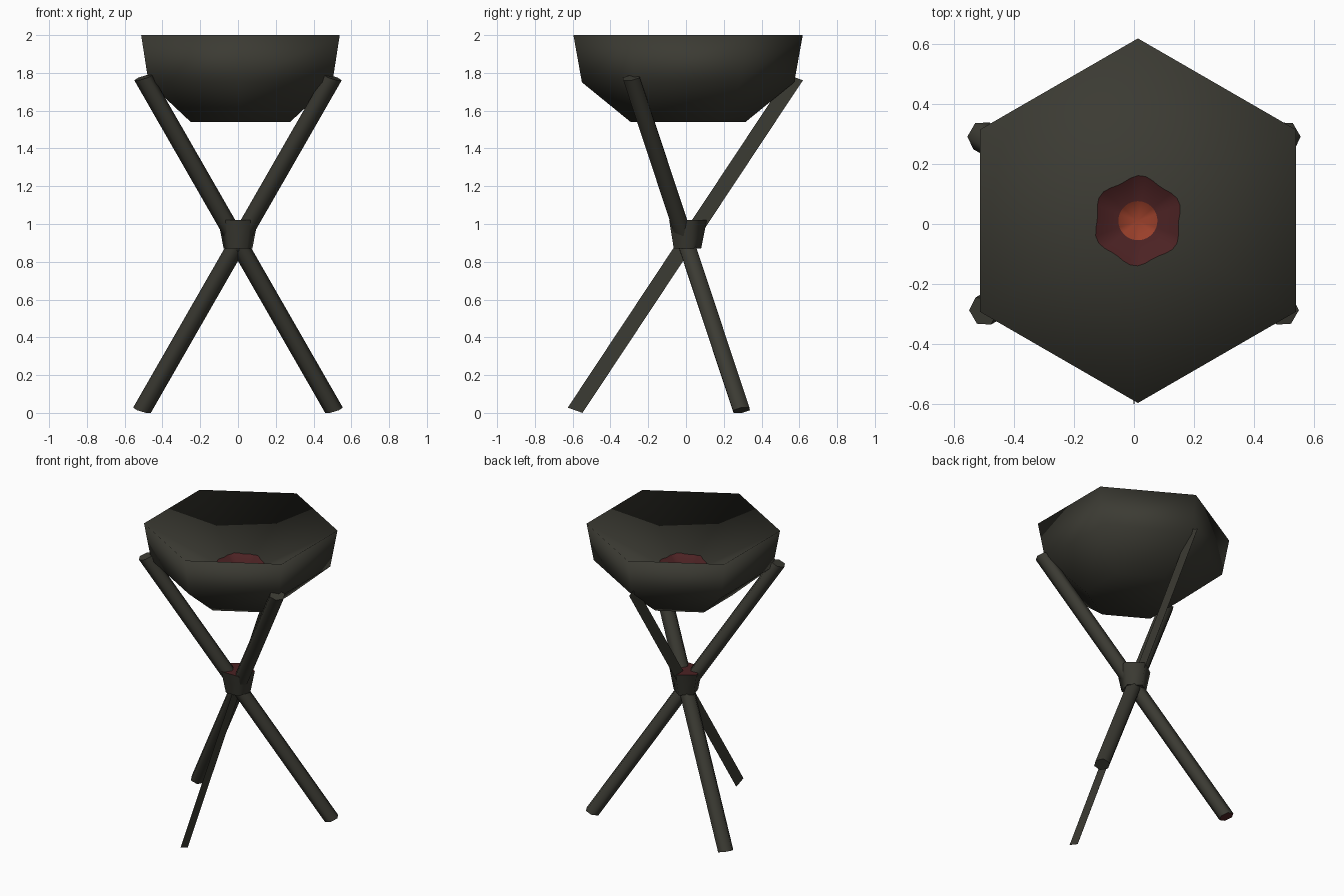
import bpy, bmesh, math
from mathutils import Vector

if "Cube" in bpy.data.objects:
    bpy.data.objects.remove(bpy.data.objects["Cube"])


def material(name, rgb):
    m = bpy.data.materials.new(name)
    m.diffuse_color = (*rgb, 1)
    m.use_nodes = True
    m.node_tree.nodes["Principled BSDF"].inputs["Base Color"].default_value = m.diffuse_color
    return m


IRON = material("dark iron", (0.044, 0.043, 0.033))
RED = material("dull ember red", (0.072, 0.016, 0.017))
ORANGE = material("glowing ember orange", (0.32, 0.05, 0.023))


def ring(n, r, z, cx=0, cy=0):
    """Regular polygon with a corner pointing to the back."""
    return [Vector((cx + r * math.cos(math.pi / 2 + math.tau * i / n),
                    cy + r * math.sin(math.pi / 2 + math.tau * i / n), z)) for i in range(n)]


def loft(name, rings, mats, start_mat=0, end_mat=0, apex=None, angle=None):
    """Skin between rings; close the ends with caps, or the last one with a fan to apex."""
    bm = bmesh.new()
    vr = [[bm.verts.new(p) for p in r] for r in rings]
    n = len(vr[0])
    for a, b in zip(vr, vr[1:]):
        for i in range(n):
            j = (i + 1) % n
            bm.faces.new((a[i], a[j], b[j], b[i]))
    bm.faces.new(vr[0][::-1]).material_index = start_mat
    if apex:
        c = bm.verts.new(apex)
        for i in range(n):
            bm.faces.new((vr[-1][i], vr[-1][(i + 1) % n], c))
    else:
        bm.faces.new(vr[-1]).material_index = end_mat
    bmesh.ops.recalc_face_normals(bm, faces=bm.faces)
    return finish(name, bm, mats, angle)


def finish(name, bm, mats, angle=None):
    me = bpy.data.meshes.new(name)
    bm.to_mesh(me)
    bm.free()
    for m in mats:
        me.materials.append(m)
    ob = bpy.data.objects.new(name, me)
    bpy.context.collection.objects.link(ob)
    bpy.ops.object.select_all(action='DESELECT')
    ob.select_set(True)
    bpy.context.view_layer.objects.active = ob
    if angle:
        bpy.ops.object.shade_smooth_by_angle(angle=math.radians(angle))
    else:
        bpy.ops.object.shade_smooth()
    return ob


# Hexagonal bowl, its inside sloping straight from the rim down to the middle
CX, CY, RIM, APEX = 0.013, 0.011, 0.607, 1.66
loft("bowl", [ring(6, r, z, CX, CY) for r, z in ((0.304, 1.54), (0.562, 1.75), (RIM, 2.0))],
     [IRON], apex=(CX, CY, APEX))


# Ember patches lying on the sloping inside of the bowl
def slope_point(r, a, lift):
    apothem = max(r * math.cos(a - math.tau * k / 6) for k in range(6))
    z = APEX + (2.0 - APEX) * apothem / (RIM * math.cos(math.pi / 6))
    return (CX + r * math.cos(a), CY + r * math.sin(a), z + lift)


def ember(name, radius, wobble, lift, mat):
    bm = bmesh.new()
    c = bm.verts.new(slope_point(0, 0, lift))
    angles = [math.tau * i / 36 for i in range(36)]
    vs = [bm.verts.new(slope_point(radius + wobble * math.cos(6 * (a - 1.5)), a, lift)) for a in angles]
    for i in range(36):
        bm.faces.new((c, vs[i], vs[(i + 1) % 36]))
    finish(name, bm, [mat])


ember("outer_embers", 0.143, 0.008, 0.004, RED)
ember("ember_core", 0.065, 0.0, 0.008, ORANGE)

# Five-sided collar tying the legs together
loft("collar", [ring(5, 0.08, 0.87), ring(5, 0.11, 1.02)], [IRON, RED], end_mat=1, angle=75)


# Three crossing legs; the one running front to back is a flat strip
def leg(name, degrees, half_width, foot_mat=0):
    a = math.radians(degrees)
    out = Vector((math.cos(a), math.sin(a), 0))
    side = Vector((-math.sin(a), math.cos(a), 0)) * half_width
    slant = (out * 0.039 + Vector((0, 0, 0.014))) / math.cos(math.pi / 6)
    ends = [out * 0.587 + Vector((0, 0, 0.014)), out * -0.58 + Vector((0, 0, 1.775))]
    rings = [[e + side * math.cos(t) + slant * math.sin(t)
              for t in (math.tau * i / 6 for i in range(6))] for e in ends]
    loft(name, rings, [IRON, RED], start_mat=foot_mat, angle=75)


leg("back_left_leg", 150, 0.052, 1)
leg("back_right_leg", 30, 0.052)
leg("front_leg", 270, 0.001)
